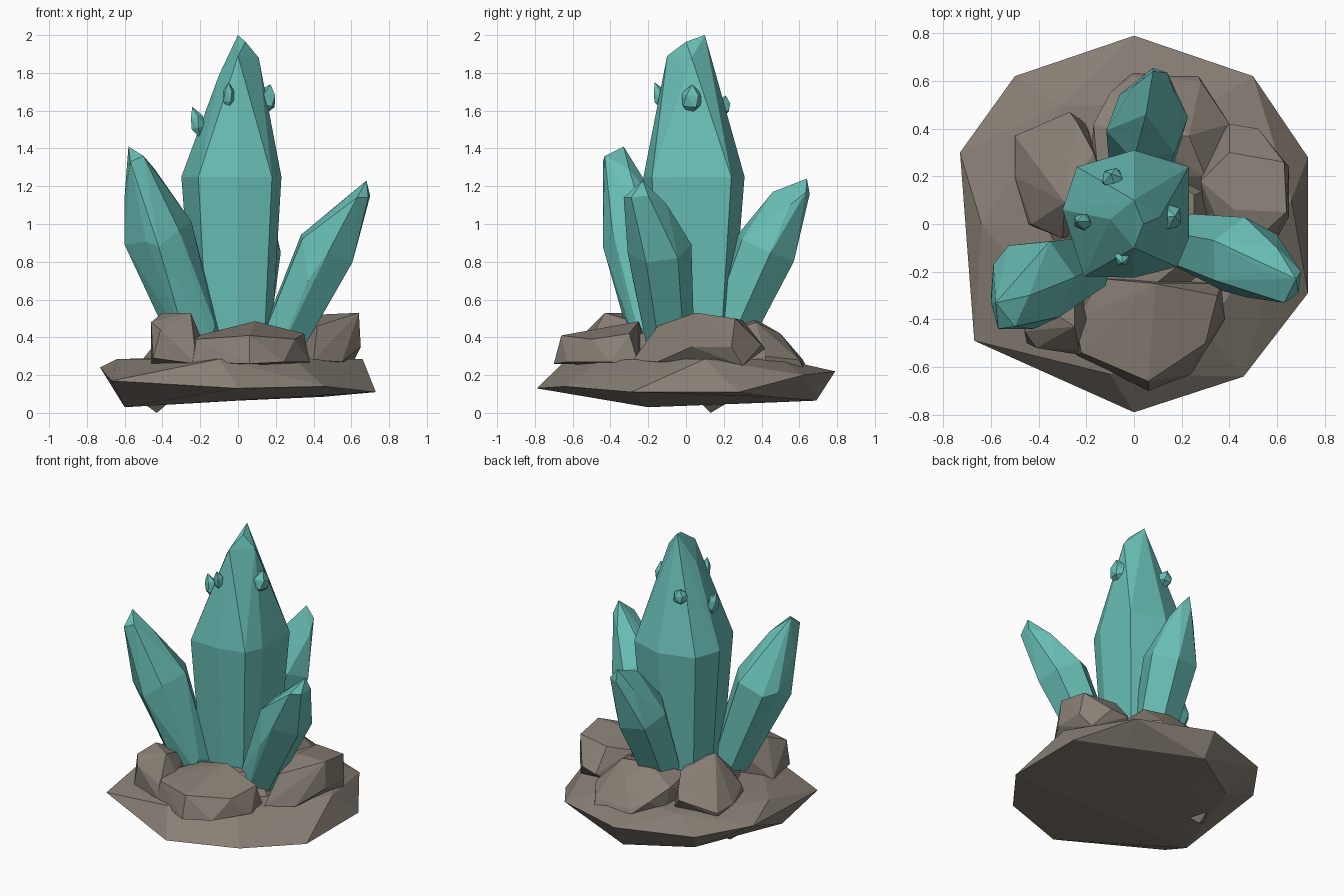
import bpy, bmesh, math
from mathutils import Vector


def material(name, rgb):
    m = bpy.data.materials.new(name)
    m.diffuse_color = (*rgb, 1)
    return m


TEAL = material("teal_crystal", (0.14, 0.52, 0.47))
STONE = material("grey_brown_stone", (0.25, 0.215, 0.18))


def hull(name, points, mat):
    """Flat-faced convex chunk around a handful of points."""
    bm = bmesh.new()
    for p in points:
        bm.verts.new(p)
    out = bmesh.ops.convex_hull(bm, input=bm.verts[:])
    junk = {g for g in out["geom_interior"] + out["geom_unused"] if isinstance(g, bmesh.types.BMVert)}
    bmesh.ops.delete(bm, geom=list(junk), context='VERTS')
    bmesh.ops.dissolve_limit(bm, angle_limit=0.03, verts=bm.verts[:], edges=bm.edges[:])
    bmesh.ops.recalc_face_normals(bm, faces=bm.faces[:])
    me = bpy.data.meshes.new(name)
    bm.to_mesh(me)
    bm.free()
    me.materials.append(mat)
    ob = bpy.data.objects.new(name, me)
    bpy.context.collection.objects.link(ob)
    return ob


def ring(center, axis, r, n=6, twist=0.0):
    """Polygon of n points around a centre, square to the axis."""
    q = Vector(axis).to_track_quat('Z', 'Y')
    return [Vector(center) + q @ Vector((r * math.cos(twist + i * math.tau / n),
                                         r * math.sin(twist + i * math.tau / n), 0)) for i in range(n)]


def crystal(name, base, mid, r_base, r_mid, extra, n=6, twist=0.3):
    """Leaning shaft between two rings, closed by its own tip points."""
    axis = Vector(mid) - Vector(base)
    pts = ring(base, axis, r_base, n, twist) + ring(mid, axis, r_mid, n, twist)
    return hull(name, pts + list(extra), TEAL)


# base slab, its underside tilted up toward the front and right
rim = [(0, .79, .22), (.5, .62, .2), (.73, .28, .11), (.73, -.29, .11), (.46, -.64, .14),
       (0, -.79, .13), (-.67, -.49, .17), (-.73, .3, .24), (-.5, .62, .22)]
under = [(-.6, -.2, .03), (-.38, .45, .055), (0, .69, .065), (.45, .45, .085), (.6, -.1, .1)]
upper = [(.66, .1, .285), (.3, -.45, .28), (-.1, -.63, .285), (-.64, 0, .285),
         (-.3, .5, .285), (.3, .5, .285), (0, 0, .3)]
hull("base_slab", rim + under + upper, STONE)
hull("underside_pebble", [(-.43, .13, 0), (-.5, .1, .05), (-.36, .07, .06), (-.42, .23, .06), (-.42, .14, .12)], STONE)

# rocks heaped on the slab
hull("front_rock", [(-.25, -.4, .4), (-.13, -.23, .43), (.09, -.25, .485), (.35, -.3, .42), (.3, -.5, .39),
                    (.06, -.66, .41), (-.22, -.54, .39), (.38, -.4, .27), (.24, -.63, .27),
                    (.06, -.7, .26), (-.24, -.55, .27), (-.2, -.2, .25), (.37, -.25, .25)], STONE)
hull("right_rock", [(.42, -.15, .46), (.64, .05, .53), (.42, .06, .52), (.63, .26, .5), (.4, .3, .49),
                    (.28, .18, .45), (.65, .24, .35), (.65, .03, .35), (.52, .4, .36), (.4, .42, .34),
                    (.4, -.28, .28), (.55, -.15, .27), (.6, .3, .25), (.3, .3, .25), (.3, 0, .25)], STONE)
hull("left_front_rock", [(-.46, -.45, .48), (-.4, -.33, .53), (-.25, -.43, .53), (-.2, -.4, .41), (-.41, -.52, .44),
                         (-.23, -.53, .35), (-.45, -.5, .29), (-.22, -.55, .26), (-.46, -.3, .26),
                         (-.2, -.2, .26), (-.25, -.2, .46)], STONE)
hull("left_back_rock", [(-.5, .37, .29), (-.27, .47, .36), (-.24, .43, .41), (-.17, .3, .47), (-.29, .09, .55),
                        (-.3, -.06, .4), (-.43, .0, .33), (-.5, .2, .29), (-.5, .36, .26), (-.45, 0, .26),
                        (-.2, .42, .26), (-.1, 0, .26), (-.1, .1, .46)], STONE)
hull("back_rock", [(-.17, .42, .4), (-.1, .55, .33), (0, .62, .28), (.28, .6, .28), (.23, .37, .48), (.4, .42, .3),
                   (.03, .36, .5), (.3, .2, .42), (-.15, .2, .42), (.12, .5, .42), (-.15, .45, .25),
                   (.4, .42, .25), (.3, 0, .25), (-.2, 0, .25), (.0, .64, .24), (.27, .62, .24)], STONE)
hull("core_rock", ring((0, 0, .25), (0, 0, 1), .4, 7) + ring((0, 0, .42), (0, 0, 1), .28, 7), STONE)

# main crystal: eight-sided shaft with a skewed point
section = [(0, .31), (.23, .24), (.23, -.06), (.18, -.18), (0, -.225), (-.21, -.22), (-.3, .06), (-.24, .24)]
shaft = [(x, y, 1.25) for x, y in section] + [(x * .76, y * .76, .32) for x, y in section]
hull("main_crystal", shaft + [(0, .1, 2), (.04, 0, 1.965), (.11, .03, 1.88), (.0, -.1, 1.89),
                              (-.1, .02, 1.79)], TEAL)

# leaning crystals
crystal("right_crystal", (.22, -.08, .35), (.47, -.14, .87), .125, .17,
        [(.68, -.23, 1.23), (.7, -.2, 1.15), (.63, -.33, 1.14), (.6, -.1, 1.1), (.55, -.2, 1.12),
         (.69, -.29, 1.14), (.37, -.28, .7), (.46, -.3, .82)])
crystal("left_crystal", (-.22, -.17, .38), (-.42, -.24, .95), .13, .185,
        [(-.58, -.33, 1.41), (-.5, -.43, 1.36), (-.57, -.44, 1.33), (-.6, -.33, 1.15), (-.59, -.17, .95),
         (-.44, -.3, 1.29), (-.6, -.3, .89), (-.42, -.44, .88), (-.12, -.26, .46)])
crystal("back_crystal", (.03, .2, .36), (.055, .42, .87), .13, .175,
        [(.08, .64, 1.24), (.08, .655, 1.16), (.14, .635, 1.17), (.05, .46, 1.17), (.17, .55, 1.1), (0, .58, 1.1)])

# small buds on the point of the main crystal: centre, half height, width, outward direction
for name, (x, y, z), h, w, (dx, dy) in [
        ("front_bud", (-.05, -.14, 1.675), .075, .034, (0, -1)),
        ("right_bud", (.145, .03, 1.655), .085, .06, (1, .1)),
        ("left_bud", (-.215, .01, 1.535), .085, .038, (-1, 0)),
        ("back_bud", (-.09, .19, 1.62), .06, .048, (-.3, 1))]:
    out = Vector((dx, dy, 0)).normalized()
    c = Vector((x, y, z))
    lean = Vector((0, 0, 1)) + out * .2
    hull(name, ring(c - lean * h * .3, lean, w, 5) + ring(c + lean * h * .4, lean, w * .9, 5, .3)
         + [c - lean * h, c + lean * h + out * .01], TEAL)
